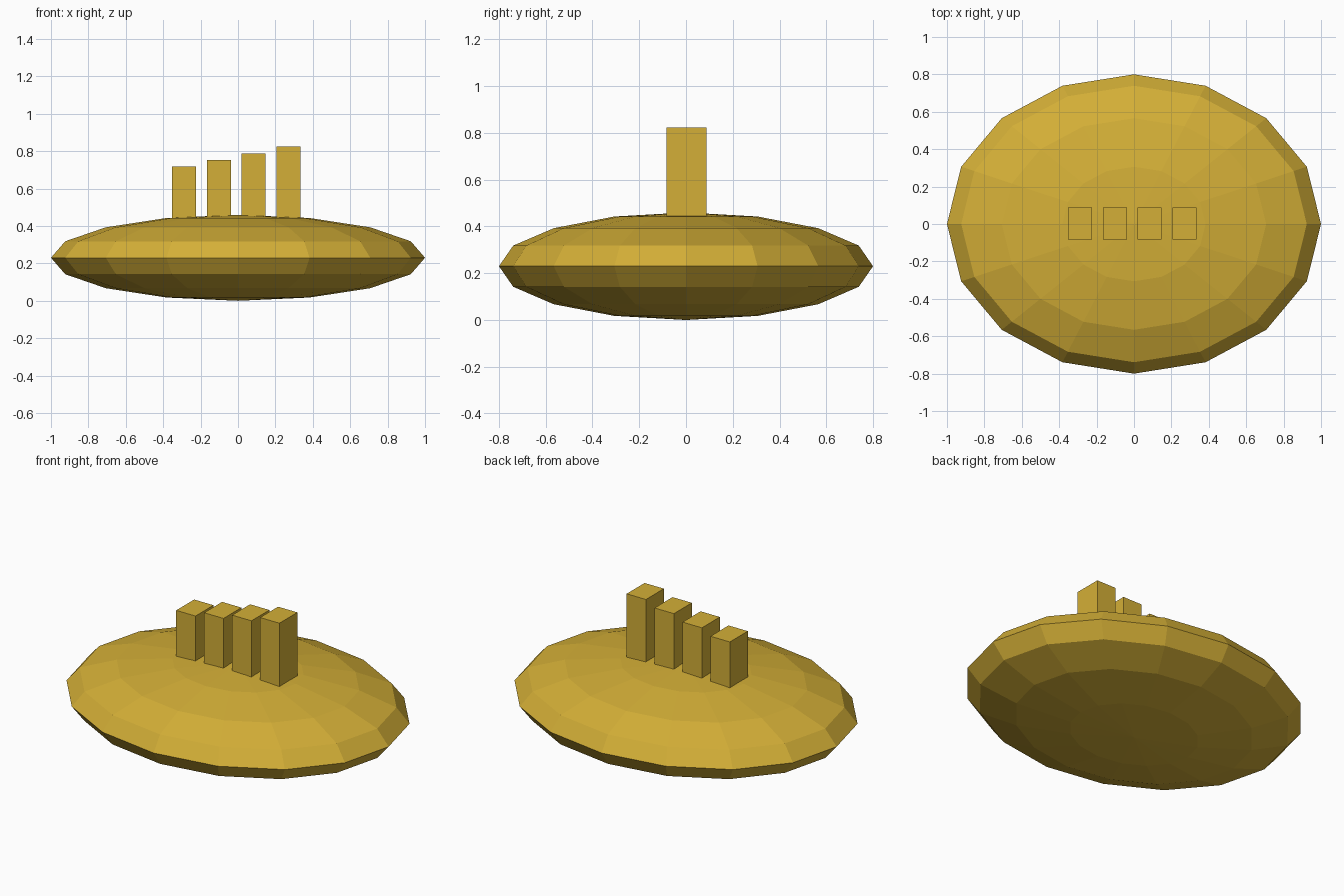
import bpy

if "Cube" in bpy.data.objects:
    bpy.data.objects.remove(bpy.data.objects["Cube"])

gold = bpy.data.materials.new("gold")
gold.diffuse_color = (0.658, 0.429, 0.038, 1.0)
gold.use_nodes = True
gold.node_tree.nodes["Principled BSDF"].inputs["Base Color"].default_value = gold.diffuse_color


def finish(name):
    """Name the active object, apply its scale and give it the gold colour."""
    obj = bpy.context.object
    obj.name = name
    bpy.ops.object.transform_apply(location=False, rotation=False, scale=True)
    obj.data.materials.append(gold)
    return obj


# Flattened oval body, faceted
bpy.ops.mesh.primitive_uv_sphere_add(segments=16, ring_count=8, radius=1,
                                     location=(0, 0, 0.23))
bpy.context.object.scale = (1.0, 0.8, 0.23)
finish("body")

# Row of four pillars, rising in height towards +x
BASE = 0.43
for i in range(4):
    top = 0.718 + 0.0353 * i
    bpy.ops.mesh.primitive_cube_add(
        size=1, location=(-0.288 + 0.1857 * i, 0.002, (BASE + top) / 2))
    bpy.context.object.scale = (0.128, 0.17, top - BASE)
    finish(f"pillar_{i + 1}")
